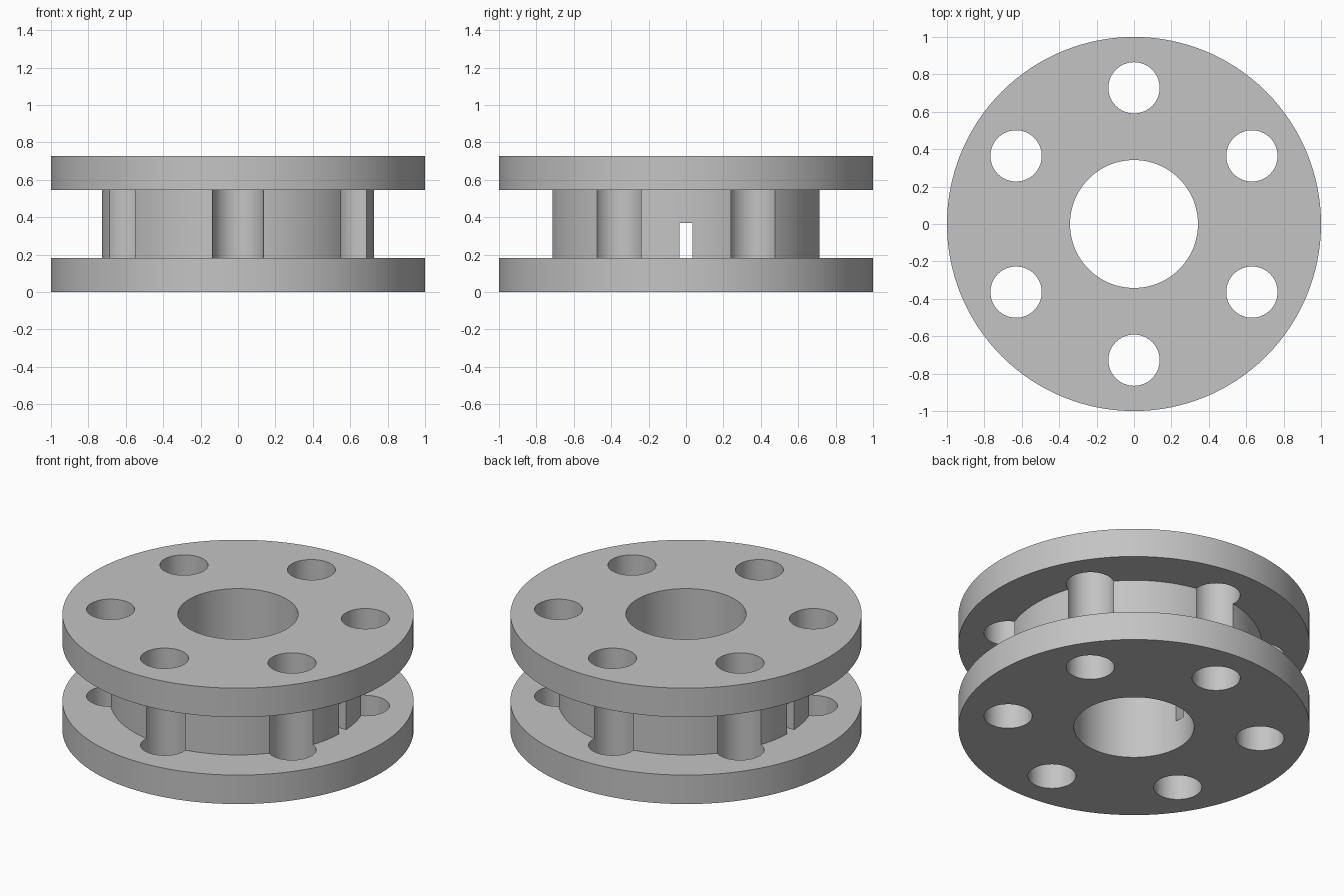
import bpy, bmesh, math
from mathutils import Matrix, Vector

if "Cube" in bpy.data.objects:
    bpy.data.objects.remove(bpy.data.objects["Cube"], do_unlink=True)

HEIGHT, FLANGE = 0.728, 0.182
RIM_R, HUB_R, BORE_R = 1.0, 0.728, 0.342
HOLE_R, HOLE_CIRCLE = 0.137, 0.728

grey = bpy.data.materials.new("plain grey")
grey.use_nodes = True
colour = (0.55, 0.55, 0.55, 1)
grey.diffuse_color = colour
grey.node_tree.nodes["Principled BSDF"].inputs["Base Color"].default_value = colour


def make_object(name, bm):
    bmesh.ops.recalc_face_normals(bm, faces=bm.faces)
    mesh = bpy.data.meshes.new(name)
    bm.to_mesh(mesh)
    bm.free()
    mesh.materials.append(grey)
    obj = bpy.data.objects.new(name, mesh)
    bpy.context.collection.objects.link(obj)
    return obj


def lathe(name, profile, steps=128):
    """Revolve a closed (radius, height) profile about z."""
    bm = bmesh.new()
    rings = [[bm.verts.new((r * math.cos(a), r * math.sin(a), z)) for r, z in profile]
             for a in (math.tau * i / steps for i in range(steps))]
    n = len(profile)
    for i in range(steps):
        here, there = rings[i], rings[(i + 1) % steps]
        for j in range(n):
            k = (j + 1) % n
            bm.faces.new((here[j], there[j], there[k], here[k]))
    return make_object(name, bm)


# Spool body: two flanges joined by a hollow hub
top = HEIGHT - FLANGE
spool = lathe("spool_body", [
    (BORE_R, 0), (RIM_R, 0), (RIM_R, FLANGE), (HUB_R, FLANGE),
    (HUB_R, top), (RIM_R, top), (RIM_R, HEIGHT), (BORE_R, HEIGHT)])

# Six bolt holes, which also scallop the hub
bm = bmesh.new()
for i in range(6):
    angle = math.radians(30 + 60 * i)
    spot = Vector((HOLE_CIRCLE * math.cos(angle), HOLE_CIRCLE * math.sin(angle), HEIGHT / 2))
    bmesh.ops.create_cone(bm, cap_ends=True, segments=64, radius1=HOLE_R, radius2=HOLE_R,
                          depth=HEIGHT + 0.2, matrix=Matrix.Translation(spot))
holes = make_object("bolt_hole_cutter", bm)

# Narrow slot through both sides of the hub, rising to mid height
slot_top = HEIGHT / 2 + 0.004
bm = bmesh.new()
bmesh.ops.create_cube(bm, size=1, matrix=Matrix.Translation((0, 0, (FLANGE + slot_top) / 2))
                      @ Matrix.Diagonal((1.6, 0.07, slot_top - FLANGE, 1)))
slot = make_object("side_slot_cutter", bm)

# Cut, then keep only the finished body
for cutter in (holes, slot):
    cutter.hide_render = True
    mod = spool.modifiers.new(cutter.name, "BOOLEAN")
    mod.operation = "DIFFERENCE"
    mod.solver = "EXACT"
    mod.object = cutter
bpy.context.view_layer.update()
cut_mesh = bpy.data.meshes.new_from_object(
    spool.evaluated_get(bpy.context.evaluated_depsgraph_get()))
spool.modifiers.clear()
spool.data = cut_mesh
for cutter in (holes, slot):
    bpy.data.objects.remove(cutter, do_unlink=True)

# Smooth round walls with crisp edges
bpy.ops.object.select_all(action="DESELECT")
spool.select_set(True)
bpy.context.view_layer.objects.active = spool
bpy.ops.object.shade_smooth_by_angle(angle=math.radians(30))
